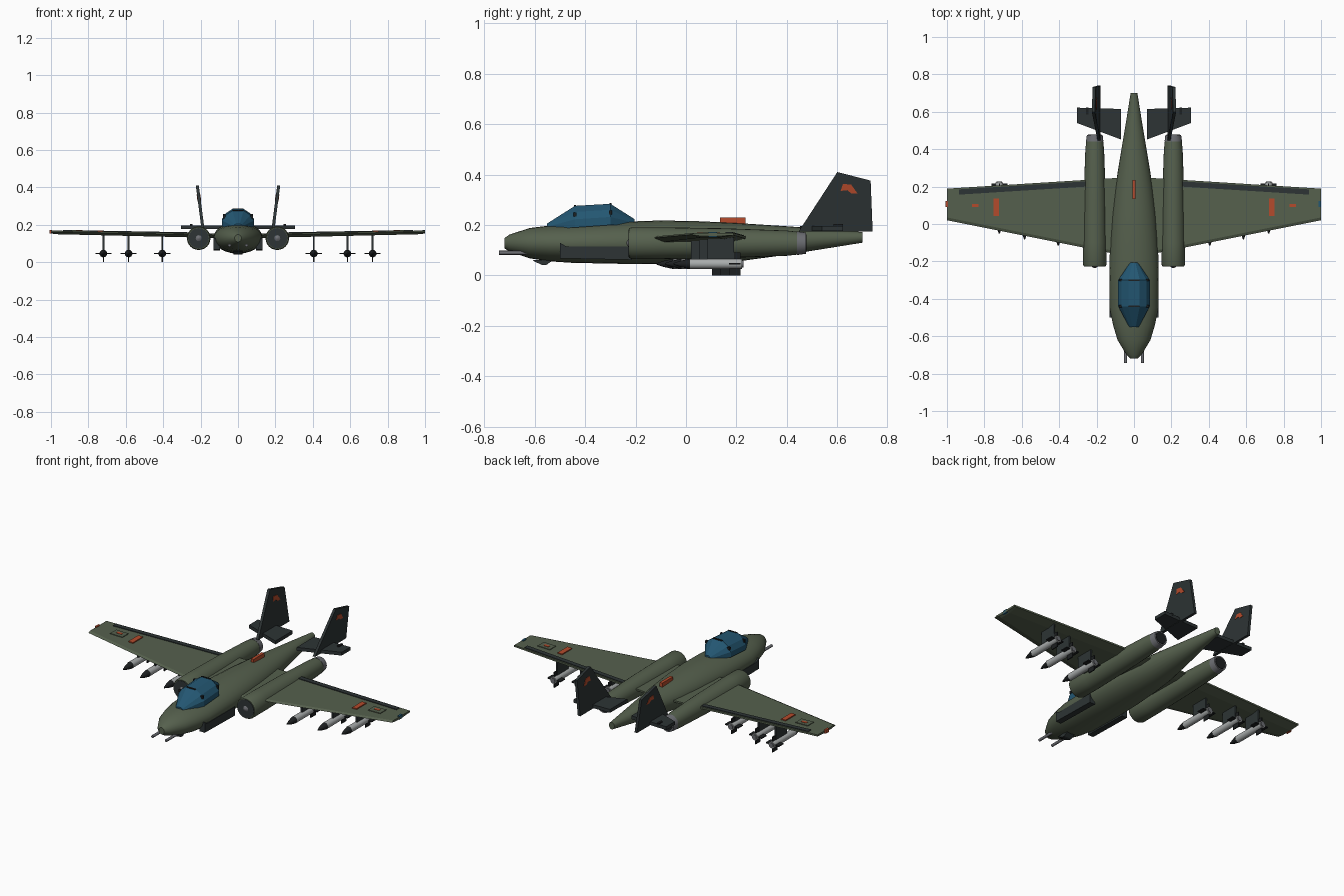
import bpy, bmesh, math
from mathutils import Vector

if "Cube" in bpy.data.objects:
    bpy.data.objects.remove(bpy.data.objects["Cube"])


def material(name, r, g, b):
    m = bpy.data.materials.new(name)
    m.diffuse_color = (r, g, b, 1)
    m.use_nodes = True
    m.node_tree.nodes["Principled BSDF"].inputs["Base Color"].default_value = m.diffuse_color
    return m


OLIVE = material("olive paint", 0.092, 0.118, 0.075)
DARK = material("dark grey paint", 0.026, 0.034, 0.035)
BLACK = material("near black", 0.012, 0.014, 0.015)
BLUE = material("blue glass", 0.017, 0.095, 0.17)
RED = material("orange red", 0.46, 0.07, 0.025)
PALE = material("pale grey", 0.40, 0.42, 0.42)
METAL = material("bare metal", 0.15, 0.155, 0.17)


def finish(name, bm, mat, smooth=None):
    bmesh.ops.recalc_face_normals(bm, faces=bm.faces)
    me = bpy.data.meshes.new(name)
    bm.to_mesh(me)
    bm.free()
    me.materials.append(mat)
    ob = bpy.data.objects.new(name, me)
    bpy.context.collection.objects.link(ob)
    if smooth:
        bpy.ops.object.select_all(action='DESELECT')
        ob.select_set(True)
        bpy.context.view_layer.objects.active = ob
        bpy.ops.object.shade_smooth_by_angle(angle=math.radians(smooth))
    return ob


def skin(bm, rings):
    """Bridge closed rings of points and cap both ends."""
    vs = [[bm.verts.new(p) for p in ring] for ring in rings]
    n = len(vs[0])
    for a, b in zip(vs, vs[1:]):
        for i in range(n):
            bm.faces.new((a[i], a[(i + 1) % n], b[(i + 1) % n], b[i]))
    bm.faces.new(vs[0])
    bm.faces.new(vs[-1])


def loft(name, x, stations, mat, n=24, smooth=40):
    """Elliptical body along y; stations are (y, half width, z low, z high)."""
    bm = bmesh.new()
    rings = []
    for y, w, lo, hi in stations:
        ring = []
        for i in range(n):
            a = 2 * math.pi * i / n
            ring.append((x + w * math.cos(a), y,
                         (lo + hi) / 2 + (hi - lo) / 2 * math.sin(a)))
        rings.append(ring)
    skin(bm, rings)
    return finish(name, bm, mat, smooth)


def tube(name, x, z, profile, mat, n=16, smooth=40):
    return loft(name, x, [(y, r, z - r, z + r) for y, r in profile], mat, n, smooth)


def prism(name, pts, offset, mat):
    bm = bmesh.new()
    o = Vector(offset)
    skin(bm, [pts, [Vector(p) + o for p in pts]])
    return finish(name, bm, mat)


def box(name, x, y, z, mat):
    """Box from (min, max) pairs."""
    pts = [(x[0], y[0], z[0]), (x[1], y[0], z[0]), (x[1], y[1], z[0]), (x[0], y[1], z[0])]
    return prism(name, pts, (0, 0, z[1] - z[0]), mat)


# Fuselage
loft("fuselage", 0, [
    (-0.72, 0.018, 0.108, 0.148), (-0.70, 0.04, 0.095, 0.162), (-0.62, 0.088, 0.068, 0.188),
    (-0.54, 0.112, 0.056, 0.198), (-0.45, 0.13, 0.05, 0.203), (-0.25, 0.132, 0.046, 0.213),
    (-0.10, 0.128, 0.045, 0.218), (0.05, 0.117, 0.048, 0.215), (0.20, 0.10, 0.055, 0.208),
    (0.40, 0.067, 0.082, 0.195), (0.55, 0.042, 0.106, 0.184), (0.70, 0.018, 0.13, 0.172)], OLIVE)
box("spine_antenna", (-0.009, 0.009), (0.135, 0.235), (0.20, 0.23), RED)
prism("chin_sensor", [(-0.025, -0.61, 0.06), (-0.025, -0.57, 0.041),
                      (-0.025, -0.555, 0.041), (-0.025, -0.52, 0.065)], (0.05, 0, 0), DARK)

# Faceted canopy with small frame clips
bm = bmesh.new()
rings = []
for y, w, top, base in [(-0.552, 0.025, 0.205, 0.185), (-0.44, 0.085, 0.276, 0.19),
                        (-0.30, 0.085, 0.284, 0.20), (-0.205, 0.02, 0.224, 0.20)]:
    ring = []
    for u, v in [(1, 0), (1, 0.38), (0.78, 0.72), (0.36, 1)]:
        ring.append((u * w, y, base + v * (top - base)))
    rings.append(ring + [(-p[0], y, p[2]) for p in reversed(ring)])
skin(bm, rings)
finish("canopy", bm, BLUE)
for y, z in ((-0.44, 0.276), (-0.30, 0.284)):
    box("canopy_frame_top", (-0.03, 0.03), (y - 0.004, y + 0.004), (z - 0.01, z + 0.003), BLACK)
    for s in (-1, 1):
        box("canopy_frame_clip", (s * 0.073 - 0.008, s * 0.073 + 0.008),
            (y - 0.006, y + 0.006), (z - 0.042, z - 0.026), BLACK)


# Wing height and edges as functions of span
def wing_top(x):
    return 0.151 + 0.018 * abs(x)


def lead(x):
    return -0.18 + 0.20 * abs(x)


def trail(x):
    return 0.252 - 0.063 * abs(x)


def wing_plate(name, s, x0, x1, edges, mat, h=0.004):
    """Thin plate lying on the wing; edges(x) gives the y range."""
    pts = []
    for x, k in ((x0, 0), (x1, 0), (x1, 1), (x0, 1)):
        pts.append((s * x, edges(x)[k], wing_top(x) - 0.002))
    return prism(name, pts, (0, 0, h + 0.002), mat)


for s, side in ((-1, "left"), (1, "right")):
    # Wing with a flat top and chamfered lower edges
    bm = bmesh.new()
    rings = []
    for x, t in ((0.05, 0.024), (0.985, 0.019), (1.0, 0.013)):
        z, a, b = wing_top(x), lead(x), trail(x)
        rings.append([(s * x, y, h) for y, h in (
            (a, z - 0.007), (a + 0.015, z), (b, z), (b, z - 0.01),
            (b - 0.06, z - t), (a + 0.04, z - t))])
    skin(bm, rings)
    finish(side + "_wing", bm, OLIVE)
    wing_plate(side + "_flap", s, 0.26, 0.935,
               lambda x: (trail(x) - 0.036, trail(x) - 0.008), DARK)
    wing_plate(side + "_wing_marking", s, 0.722, 0.752, lambda x: (0.043, 0.135), RED, 0.006)
    wing_plate(side + "_wing_panel", s, 0.81, 0.89, lambda x: (0.068, 0.125), OLIVE, 0.004)
    wing_plate(side + "_small_marking", s, 0.832, 0.866, lambda x: (0.09, 0.106), RED, 0.006)
    x = s * 0.997
    box(side + "_tip_light", (x - 0.01, x + 0.003), (0.09, 0.122), (0.152, 0.173),
        BLUE if s > 0 else RED)

    # Engine nacelle, intake and exhaust
    nx = s * 0.21
    tube(side + "_nacelle", nx, 0.128, [
        (-0.213, 0.05), (-0.226, 0.052), (-0.226, 0.058), (-0.215, 0.063), (-0.1, 0.063),
        (0.15, 0.059), (0.40, 0.05), (0.445, 0.045)], OLIVE, 24)
    tube(side + "_intake_face", nx, 0.128, [(-0.228, 0.054), (-0.21, 0.054)], DARK, 24)
    tube(side + "_intake_hub", nx, 0.128, [(-0.236, 0.004), (-0.228, 0.016), (-0.2, 0.016)], METAL)
    tube(side + "_exhaust_ring", nx, 0.128, [(0.44, 0.047), (0.476, 0.042)], METAL, 24)
    tube(side + "_exhaust_face", nx, 0.128, [(0.46, 0.035), (0.478, 0.035)], BLACK, 24)

    # Tailplane with small hinge fairings
    prism(side + "_tailplane", [(s * 0.07, 0.452, 0.177), (s * 0.305, 0.54, 0.177),
                                (s * 0.305, 0.622, 0.177), (s * 0.07, 0.615, 0.177)],
          (0, 0, 0.02), DARK)
    box(side + "_tailplane_hinge", (s * 0.25 - 0.006, s * 0.25 + 0.006), (0.585, 0.622),
        (0.19, 0.204), BLACK)

    # Canted fin and its markings on both faces
    def fin_pt(y, z, off=0.0):
        return (s * (0.187 + (z - 0.175) * 0.13 + off), y, z)
    prism(side + "_fin", [fin_pt(*p, -0.008) for p in (
        (0.447, 0.175), (0.60, 0.41), (0.732, 0.376), (0.74, 0.175))], (s * 0.016, 0, 0), DARK)
    for off in (-0.010, 0.006):
        prism(side + "_fin_marking", [fin_pt(*p, off) for p in (
            (0.613, 0.335), (0.622, 0.363), (0.655, 0.36), (0.68, 0.325),
            (0.655, 0.325), (0.64, 0.338))], (s * 0.004, 0, 0), RED)

    # Nose guns and lower side fairings
    tube(side + "_gun", s * 0.045, 0.09, [(-0.742, 0.008), (-0.58, 0.008)], METAL, 12)
    prism(side + "_side_fairing", [(s * 0.095, -0.50, 0.068), (s * 0.095, -0.50, 0.13),
                                   (s * 0.095, -0.475, 0.115), (s * 0.095, -0.215, 0.115),
                                   (s * 0.095, -0.215, 0.062)], (s * 0.036, 0, 0), DARK)

    # Staggered stores on pylons
    for x, d in ((0.405, -0.066), (0.585, -0.033), (0.72, 0.0)):
        mx, z = s * x, 0.046
        box(side + "_pylon", (mx - 0.005, mx + 0.005), (0.085 + d, 0.19 + d),
            (0.06, wing_top(x) - 0.01), DARK)
        tube(side + "_missile_body", mx, z, [(0.015 + d, 0.02), (0.222 + d, 0.02)], PALE)
        tube(side + "_missile_nose", mx, z, [(-0.05 + d, 0.003), (-0.02 + d, 0.013),
                                             (0.016 + d, 0.0205)], BLACK)
        box(side + "_missile_fin_flat", (mx - 0.043, mx + 0.043), (0.17 + d, 0.216 + d),
            (z - 0.003, z + 0.003), BLACK)
        box(side + "_missile_fin_upright", (mx - 0.003, mx + 0.003), (0.17 + d, 0.216 + d),
            (0.0, 0.092), BLACK)
        tube(side + "_missile_nozzle", mx, z, [(0.21 + d, 0.014), (0.227 + d, 0.014)], METAL)
